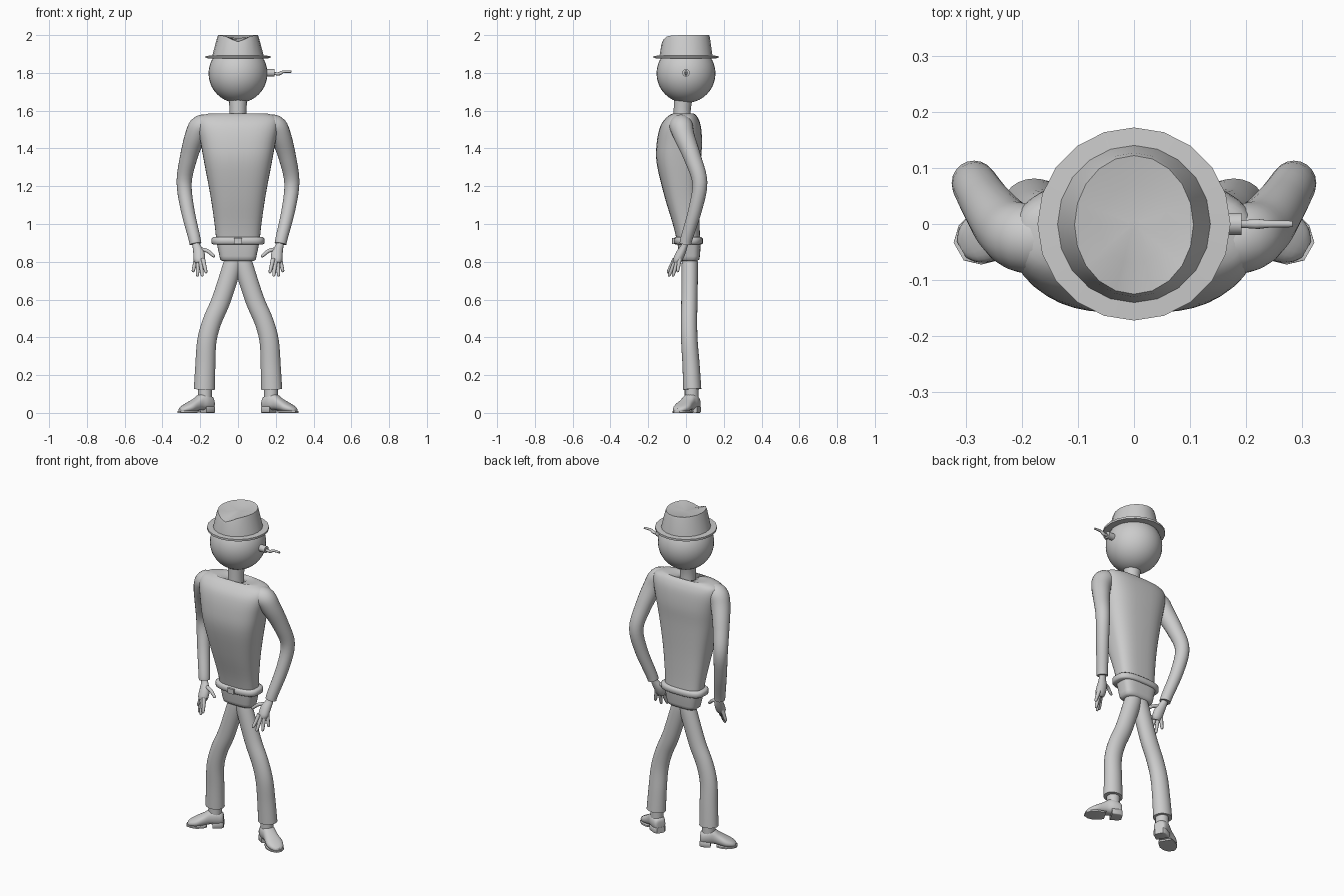
import bpy, bmesh
from math import sin, cos, pi, exp, copysign
from mathutils import Vector

if "Cube" in bpy.data.objects:
    bpy.data.objects.remove(bpy.data.objects["Cube"])


def make(name, rings, mirror=False, angle=50, caps=True):
    """Skin a list of equal-length vertex rings into one object."""
    bm = bmesh.new()
    vr = [[bm.verts.new(p) for p in r] for r in rings]
    n = len(vr[0])
    for a, b in zip(vr, vr[1:]):
        for i in range(n):
            j = (i + 1) % n
            bm.faces.new((a[i], a[j], b[j], b[i]))
    if caps:
        bm.faces.new(vr[0])
        bm.faces.new(vr[-1])
    bmesh.ops.recalc_face_normals(bm, faces=bm.faces)
    me = bpy.data.meshes.new(name)
    bm.to_mesh(me)
    bm.free()
    ob = bpy.data.objects.new(name, me)
    bpy.context.collection.objects.link(ob)
    bpy.ops.object.select_all(action='DESELECT')
    ob.select_set(True)
    bpy.context.view_layer.objects.active = ob
    bpy.ops.object.shade_smooth_by_angle(angle=angle * pi / 180)
    if mirror:
        ob.modifiers.new("Mirror", 'MIRROR')
    return ob


def spline(rows, steps=5):
    """Catmull-Rom interpolation of rows of numbers."""
    out = []
    for i in range(len(rows) - 1):
        p = [rows[max(0, min(len(rows) - 1, i + k))] for k in (-1, 0, 1, 2)]
        for s in range(steps):
            t = s / steps
            out.append([.5 * (2 * b + (c - a) * t + (2 * a - 5 * b + 4 * c - d) * t * t
                              + (3 * b - a - 3 * c + d) * t ** 3) for a, b, c, d in zip(*p)])
    return out + [list(rows[-1])]


def tube(name, rows, sides=16, mirror=False, steps=5, depth=1.0):
    """Round tube through (x, y, z, radius) points."""
    pts = spline(rows, steps)
    rings = []
    for i, (x, y, z, r) in enumerate(pts):
        a, b = pts[max(0, i - 1)], pts[min(len(pts) - 1, i + 1)]
        t = (Vector(b[:3]) - Vector(a[:3])).normalized()
        u = t.cross(Vector((0, 1, 0))).normalized()
        v = u.cross(t)
        rings.append([Vector((x, y, z)) + u * r * cos(2 * pi * k / sides)
                      + v * r * depth * sin(2 * pi * k / sides) for k in range(sides)])
    return make(name, rings, mirror)


def oval(z, hx, y0, y1, e=2.8, n=40):
    """Superellipse ring in the horizontal plane."""
    ring = []
    for k in range(n):
        c, s = cos(2 * pi * k / n), sin(2 * pi * k / n)
        ring.append((hx * copysign(abs(c) ** (2 / e), c),
                     (y0 + y1) / 2 + (y1 - y0) / 2 * copysign(abs(s) ** (2 / e), s), z))
    return ring


# Head and neck
bpy.ops.mesh.primitive_uv_sphere_add(segments=32, ring_count=20, radius=.156, location=(0, 0, 1.797))
bpy.context.object.name = "head"
bpy.ops.object.shade_smooth_by_angle(angle=pi / 4)
tube("neck", [(0, -.02, 1.5, .047), (0, -.02, 1.6, .045), (0, -.015, 1.67, .05)])

# Hat: brim and crown with a front pinch
make("hat_brim", [oval(z, r, -r, r, 2, 20) for z, r in
                  ((1.892, .13), (1.89, .172), (1.878, .172), (1.876, .13))], angle=30, caps=False)
crown = [oval(1.885, .138, -.141, .141, 2, 20), oval(1.985, .111, -.13, .127, 2, 20),
         oval(2.0, .106, -.125, .122, 2, 20), oval(1.99, .06, -.07, .07, 2, 20),
         oval(1.985, .01, -.01, .01, 2, 20)]
for ring, dip in zip(crown[1:4], (.032, .035, .015)):
    for k, (x, y, z) in enumerate(ring):
        if y < 0:
            ring[k] = (x, y, z - dip * exp(-(x / .05) ** 2))
make("hat_crown", crown, angle=35)

# Ear plug with a bent stick
tube("ear_plug", [(.14, 0, 1.8, .02), (.192, 0, 1.8, .02)], steps=1)
tube("ear_stick", [(.18, 0, 1.80, .007), (.205, 0, 1.795, .008), (.222, 0, 1.797, .009),
                   (.24, 0, 1.806, .007), (.282, 0, 1.806, .006)], sides=10)

# Jacket body: z, half width, front y, back y
body = spline([(.91, .115, -.048, .075), (1.0, .124, -.07, .072), (1.15, .146, -.115, .072),
               (1.32, .178, -.155, .078), (1.43, .198, -.155, .085), (1.52, .215, -.135, .078),
               (1.567, .205, -.1, .06), (1.586, .15, -.068, .04)], 4)
rings = [oval(*b) for b in body]
for z, hx, drop in ((1.578, .062, .045), (1.565, .05, .045), (1.5, .045, .02)):
    neckline = oval(z, hx, -hx - .02, hx - .02, 2)
    rings.append([(x, y, w - drop * max(0, 1 - abs(x) / .05) * (y < -.02)) for x, y, w in neckline])
make("jacket_body", rings)

# Sleeves
tube("sleeve", [(.14, -.03, 1.51, .06), (.195, -.025, 1.515, .062), (.228, -.008, 1.46, .055),
                (.262, .035, 1.35, .046), (.285, .073, 1.22, .04), (.268, .05, 1.08, .036),
                (.232, .005, .93, .032), (.225, -.003, .895, .031)], 20, True)

# Hands: palm, four fingers, thumb
tube("palm", [(.224, -.002, .915, .02), (.22, -.008, .885, .021), (.207, -.028, .845, .03),
              (.204, -.045, .81, .03), (.204, -.052, .792, .022)], 14, True, depth=.8)
for name, root, tip in (("index_finger", (.186, -.06, .815), (.168, -.098, .74)),
                        ("middle_finger", (.198, -.057, .805), (.189, -.092, .722)),
                        ("ring_finger", (.211, -.046, .805), (.215, -.07, .722)),
                        ("little_finger", (.222, -.034, .815), (.239, -.045, .745)),
                        ("thumb", (.205, -.02, .865), (.122, -.045, .828))):
    a, b = Vector(root), Vector(tip)
    bend = Vector((0, 0, .012 if name == "thumb" else 0))
    tube(name, [(*a, .012), (*(a.lerp(b, .5) + bend), .010), (*a.lerp(b, .9), .008), (*b, .003)],
         10, True, 3)

# Belt, buckle and hips
make("belt", [oval(z, .13 + d, -.055 - d, .08 + d) for z, d in
              ((.892, -.03), (.892, .002), (.898, .01), (.922, .01), (.93, .002), (.93, -.03))], angle=60)
make("belt_buckle", [oval(z, .022, -.074, -.05, 12, 16) for z in (.895, .925)], angle=30)
make("hips", [oval(*h, 3.5) for h in ((.9, .113, -.045, .078), (.83, .098, -.038, .074),
                                      (.812, .094, -.034, .07), (.803, .082, -.022, .058))])

# Trouser legs
tube("trouser_leg", [(.018, .02, .83, .045), (.03, .02, .78, .05), (.088, .018, .6, .05),
                     (.137, .016, .485, .05), (.165, .018, .38, .051), (.173, .027, .25, .053),
                     (.178, .033, .125, .056)], 24, True, depth=.86)
tube("ankle", [(.175, .03, .15, .037), (.175, .03, .08, .037)], 16, True, 1)

# Shoes turned outward: s along foot, half width, top, bottom
fwd, side, ankle = Vector((.87, -.5, 0)), Vector((.5, .87, 0)), Vector((.175, .03, 0))


def shoe_part(name, stations, e, n=20):
    rings = []
    for s, w, top, bot in stations:
        rings.append([ankle + fwd * s + side * x + Vector((0, 0, y))
                      for x, y, _ in oval(0, w, bot, top, e, n)])
    make(name, rings, True, 45)


shoe_part("shoe_upper", spline([(-.047, .015, .065, .025), (-.04, .032, .085, .015),
                                (0, .042, .104, .015), (.03, .039, .1, .015), (.06, .042, .078, .01),
                                (.1, .048, .055, .004), (.135, .036, .036, .004),
                                (.152, .016, .022, .004)], 3), 2.4)
shoe_part("shoe_sole", [(.045, .038, .014, .004), (.07, .044, .012, 0), (.1, .05, .012, 0),
                        (.135, .04, .011, 0), (.158, .018, .01, 0)], 8)
shoe_part("shoe_heel", [(-.048, .024, .035, 0), (-.035, .036, .035, 0), (.012, .04, .035, 0)], 8)
